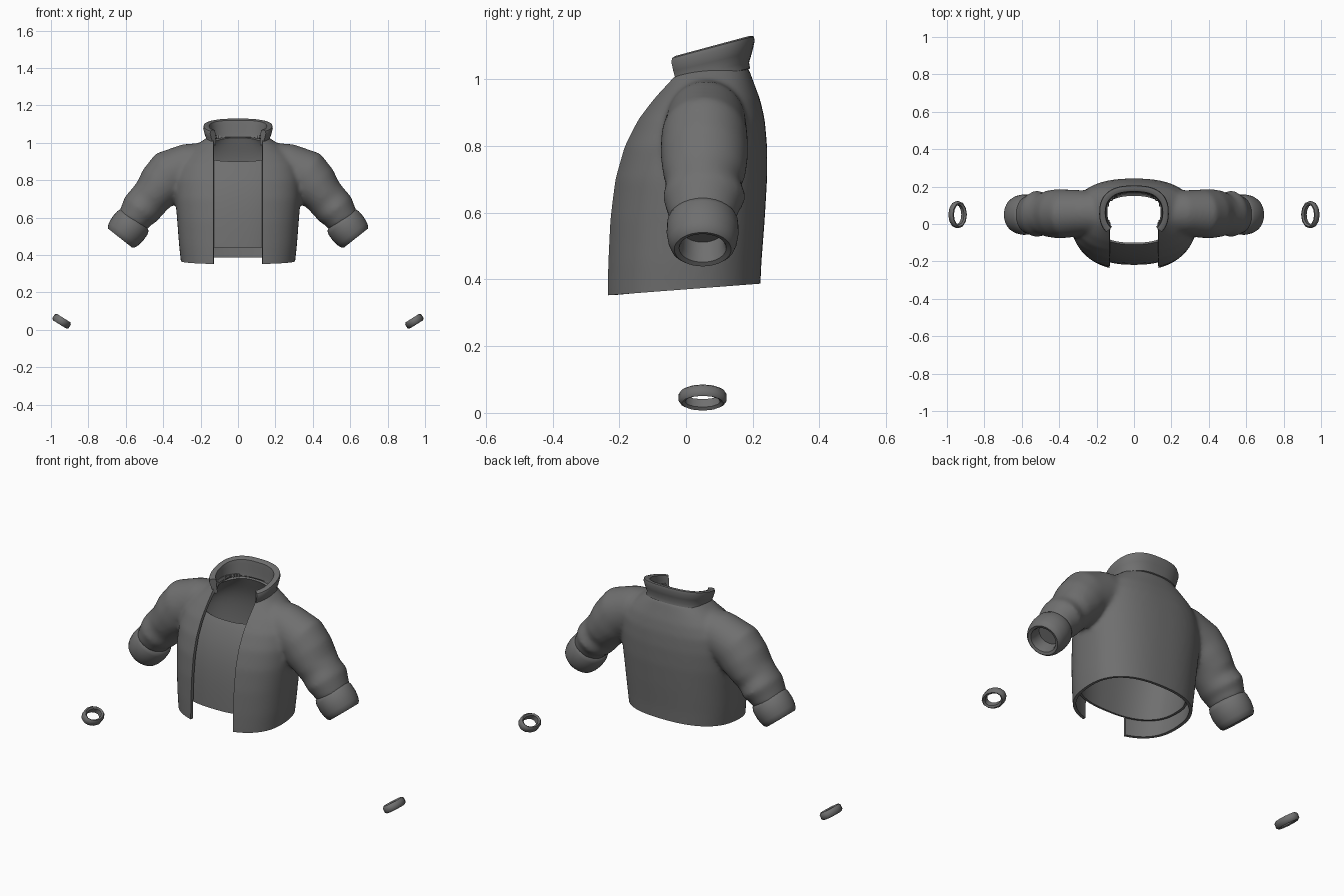
import bpy, bmesh, math
from mathutils import Vector

if "Cube" in bpy.data.objects:
    bpy.data.objects.remove(bpy.data.objects["Cube"])

grey = bpy.data.materials.new("grey_cloth")
grey.diffuse_color = (0.16, 0.16, 0.16, 1)
grey.use_nodes = True
grey.node_tree.nodes["Principled BSDF"].inputs["Base Color"].default_value = grey.diffuse_color


def spow(v, p):
    return math.copysign(abs(v) ** p, v)


def loft(bm, rings, caps=True, closed=False):
    """Skin a list of closed rings; optionally cap ends or join last to first."""
    vs = [[bm.verts.new(p) for p in r] for r in rings]
    n = len(vs[0])
    pairs = list(zip(vs, vs[1:])) + ([(vs[-1], vs[0])] if closed else [])
    for a, b in pairs:
        for i in range(n):
            j = (i + 1) % n
            bm.faces.new((a[i], a[j], b[j], b[i]))
    if caps:
        bm.faces.new(vs[0][::-1])
        bm.faces.new(vs[-1])


def finish(name, bm):
    bmesh.ops.recalc_face_normals(bm, faces=bm.faces[:])
    me = bpy.data.meshes.new(name)
    bm.to_mesh(me)
    bm.free()
    ob = bpy.data.objects.new(name, me)
    bpy.context.collection.objects.link(ob)
    me.materials.append(grey)
    activate(ob)
    return ob


def activate(ob):
    bpy.ops.object.select_all(action='DESELECT')
    ob.select_set(True)
    bpy.context.view_layer.objects.active = ob


def modify(ob, kind, **props):
    activate(ob)
    m = ob.modifiers.new(kind, kind)
    for k, v in props.items():
        setattr(m, k, v)
    bpy.ops.object.modifier_apply(modifier=m.name)


def smooth(ob, deg=40):
    activate(ob)
    bpy.ops.object.shade_smooth_by_angle(angle=math.radians(deg))


def oval(c, u, ru, rv, n):
    """Ring around c spanned by direction u and the y axis."""
    return [Vector(c) + Vector(u) * ru * math.cos(t) + Vector((0, 1, 0)) * rv * math.sin(t)
            for t in (2 * math.pi * i / n for i in range(n))]


# Torso levels: height, half width, front y, back y
TORSO = [(.28, .30, -.245, .215), (.36, .305, -.248, .222), (.45, .315, -.245, .226),
         (.58, .325, -.238, .236), (.70, .335, -.222, .243), (.80, .335, -.193, .243),
         (.88, .32, -.152, .236), (.94, .28, -.108, .222), (.99, .22, -.068, .203),
         (1.04, .15, -.04, .185)]


def torso_rings(inset=0.0, n=64):
    rings = []
    for z, w, yf, yb in TORSO:
        c, r = (yf + yb) / 2, (yb - yf) / 2 - inset
        rings.append([Vector(((w - inset) * spow(math.cos(t), .82), c + r * spow(math.sin(t), .82), z))
                      for t in (2 * math.pi * i / n for i in range(n))])
    return rings


# Sleeve sections: x, z, in-plane radius, y radius, y centre
SLEEVE = [(.15, .895, .11, .11, .06), (.26, .873, .125, .12, .06), (.365, .827, .138, .13, .055),
          (.41, .775, .128, .132, .055), (.455, .72, .11, .125, .055), (.485, .685, .108, .112, .052),
          (.52, .645, .108, .125, .055), (.545, .61, .094, .108, .05), (.565, .575, .088, .1, .05)]

# Jacket: torso and sleeves fused into one skin
bm = bmesh.new()
loft(bm, torso_rings())
for s in (1, -1):
    rings = []
    for i, (x, z, r, ry, y) in enumerate(SLEEVE):
        a, b = SLEEVE[max(i - 1, 0)], SLEEVE[min(i + 1, len(SLEEVE) - 1)]
        d = Vector((b[0] - a[0], 0, b[1] - a[1])).normalized()
        rings.append(oval((s * x, y, z), (-s * d.z, 0, d.x), r, ry, 32))
    loft(bm, rings)
jacket = finish("jacket", bm)
modify(jacket, 'REMESH', mode='VOXEL', voxel_size=.011)
modify(jacket, 'SMOOTH', factor=.5, iterations=14)

# Cut the hem, the front opening and the neck hole
bm = bmesh.new()
bm.from_mesh(jacket.data)


def bisect(bm, co, no, clear=False):
    bmesh.ops.bisect_plane(bm, geom=bm.verts[:] + bm.edges[:] + bm.faces[:],
                           plane_co=co, plane_no=no, clear_outer=clear)


bisect(bm, (0, -.24, .352), (0, .035, -.46), True)
for s in (1, -1):
    bisect(bm, (s * .132, 0, 0), (1, 0, 0))


def is_open(c):
    front = abs(c.x) < .132 and c.y < .05
    neck = c.z > .95 and (c.x / .15) ** 2 + ((c.y - .06) / .12) ** 2 < 1
    return front or neck


bmesh.ops.delete(bm, geom=[f for f in bm.faces if is_open(f.calc_center_median())], context='FACES')
bm.to_mesh(jacket.data)
bm.free()
modify(jacket, 'SOLIDIFY', thickness=.016, offset=-1)
smooth(jacket)

# Shirt under the jacket, with scooped neck and open hem
bm = bmesh.new()
loft(bm, torso_rings(.027), caps=False)
bisect(bm, (0, 0, .44), (0, 0, -1), True)
bisect(bm, (0, -.09, .91), (0, -.12, .25), True)
shirt = finish("shirt", bm)
modify(shirt, 'SUBSURF', levels=1)
modify(shirt, 'SOLIDIFY', thickness=.012, offset=-1)
smooth(shirt)

# Standing collar: thick profile swept round the neck, open at the front
PROFILE = [(-.012, -.1), (.006, -.05), (.003, .15), (.012, .45), (.02, .8), (.017, .95),
           (.004, 1.0), (-.012, .95), (-.015, .7), (-.016, .3), (-.02, 0)]
bm = bmesh.new()
rings = []
for i in range(41):
    t = math.radians(-42 + 264 * i / 40)
    cx, cy = spow(math.cos(t), .75), spow(math.sin(t), .85)
    ring = []
    for off, h in PROFILE:
        x, y = cx * (.166 + off), .06 + cy * (.126 + off)
        low, high = .985 + (y + .055) * .21, 1.062 + (y + .06) * .27
        ring.append((x, y, low + (high - low) * h))
    rings.append(ring)
loft(bm, rings)
smooth(finish("collar", bm), 50)

# Rolled cuffs with a recessed opening
CUFF = [(-.008, .08), (.0, .094), (.02, .102), (.06, .104), (.095, .099), (.115, .092),
        (.125, .082), (.12, .068), (.1, .062), (.05, .06)]
# Loose wristbands: rounded band section
BAND = [(-.02, .042), (-.012, .051), (.012, .051), (.02, .042), (.014, .032), (-.014, .032)]
for s, side in ((1, "left"), (-1, "right")):
    bm = bmesh.new()
    loft(bm, [oval((s * (.552 + .62 * d), .05, .588 - .785 * d), (s * .785, 0, .62), r, r * 1.04, 32)
              for d, r in CUFF])
    smooth(finish(side + "_cuff", bm), 50)

    bm = bmesh.new()
    loft(bm, [oval((s * (.943 + .53 * d), .05, .046 - .85 * d), (s * .85, 0, .53), r, r + .021, 12)
              for d, r in BAND], caps=False, closed=True)
    smooth(finish(side + "_wristband", bm), 50)
